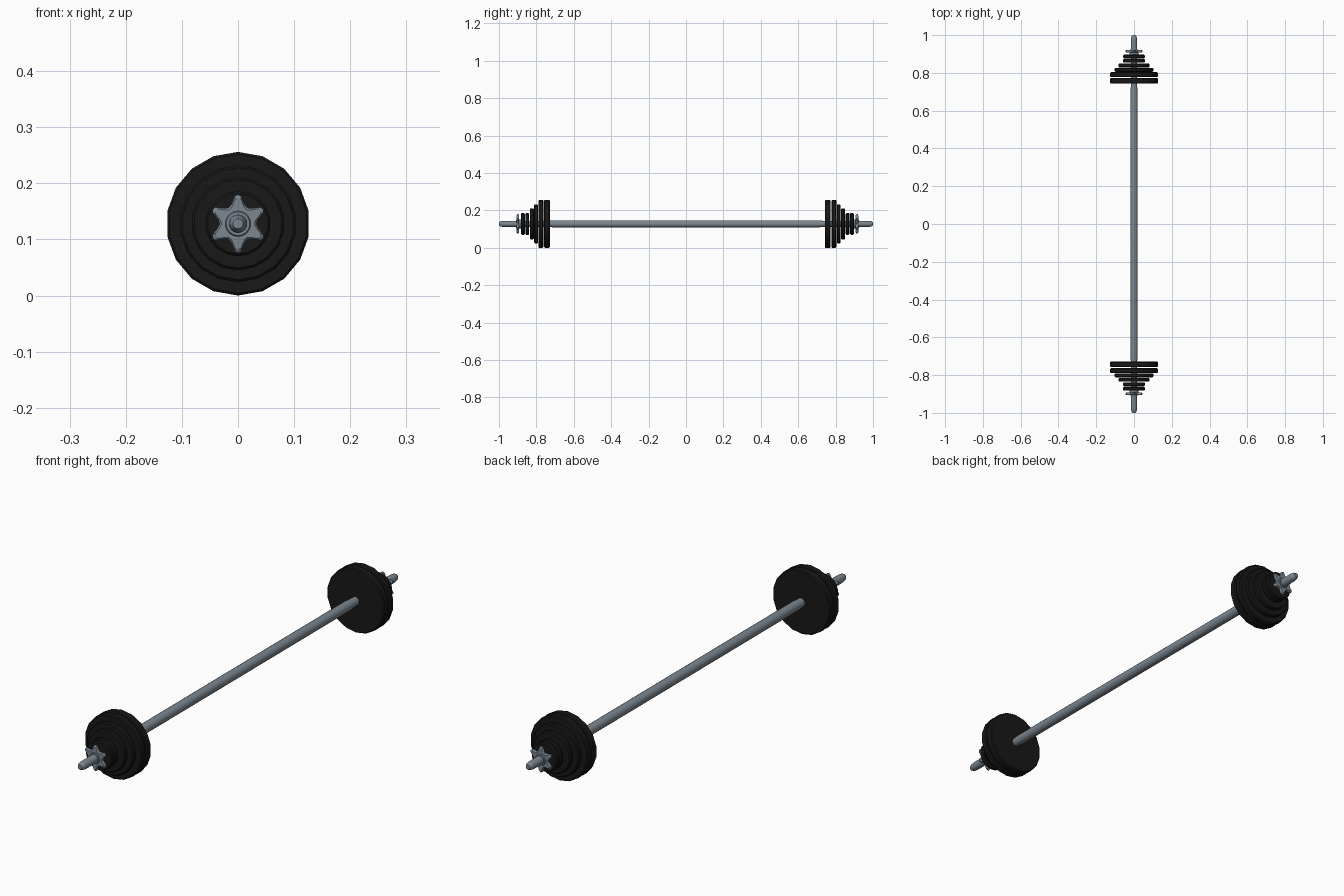
import bpy, bmesh, math

if "Cube" in bpy.data.objects:
    bpy.data.objects.remove(bpy.data.objects["Cube"])

ZC = 0.128  # height of the bar axis


def material(name, rgb):
    m = bpy.data.materials.new(name)
    m.diffuse_color = (*rgb, 1)
    m.use_nodes = True
    m.node_tree.nodes["Principled BSDF"].inputs["Base Color"].default_value = m.diffuse_color
    return m


BLACK = material("black_iron", (0.009, 0.009, 0.009))
STEEL = material("steel", (0.20, 0.24, 0.28))


def finish(name, bm, mat, angle=35):
    bmesh.ops.recalc_face_normals(bm, faces=bm.faces)
    me = bpy.data.meshes.new(name)
    bm.to_mesh(me)
    bm.free()
    me.materials.append(mat)
    ob = bpy.data.objects.new(name, me)
    ob.location.z = ZC
    bpy.context.collection.objects.link(ob)
    bpy.ops.object.select_all(action='DESELECT')
    ob.select_set(True)
    bpy.context.view_layer.objects.active = ob
    bpy.ops.object.shade_smooth_by_angle(angle=math.radians(angle))
    return ob


def lathe(name, profile, mat, sides=18, closed=False):
    """Revolve (radius, y) points around the y axis."""
    bm = bmesh.new()
    rings = []
    for r, y in profile:
        ring = []
        for i in range(sides):
            a = math.pi / 2 + math.tau * i / sides
            ring.append(bm.verts.new((r * math.cos(a), y, r * math.sin(a))))
        rings.append(ring)
    pairs = list(zip(rings, rings[1:]))
    if closed:
        pairs.append((rings[-1], rings[0]))
    else:
        bm.faces.new(rings[0])
        bm.faces.new(rings[-1])
    for a, b in pairs:
        for i in range(sides):
            j = (i + 1) % sides
            bm.faces.new((a[i], a[j], b[j], b[i]))
    return finish(name, bm, mat)


def plate(name, radius, y0, y1):
    b = 0.004
    s = 1 if y1 > y0 else -1
    lathe(name, [(0.016, y0), (radius - b, y0), (radius, y0 + s * b),
                 (radius, y1 - s * b), (radius - b, y1), (0.016, y1)],
          BLACK, closed=True)


def star(name, y0, y1):
    """Six-pointed nut with rounded tips and chamfered faces."""
    lobe = [(0, 0.052), (7, 0.0495), (18, 0.037), (30, 0.033),
            (42, 0.037), (53, 0.0495)]
    d = y1 - y0
    bm = bmesh.new()
    rings = []
    for scale, y in [(0.88, y0), (1, y0 + d * 0.3), (1, y0 + d * 0.7), (0.88, y1)]:
        ring = []
        for k in range(6):
            for ang, r in lobe:
                a = math.radians(90 + 60 * k + ang)
                ring.append(bm.verts.new((scale * r * math.cos(a), y,
                                          scale * r * math.sin(a))))
        rings.append(ring)
    for a, b in zip(rings, rings[1:]):
        for i in range(len(a)):
            j = (i + 1) % len(a)
            bm.faces.new((a[i], a[j], b[j], b[i]))
    bm.faces.new(rings[0])
    bm.faces.new(rings[-1])
    finish(name, bm, STEEL)


# Bar: thick grip, tapered shoulders, thinner sleeves, rounded tips
half = [(0.0195, 0.695), (0.0165, 0.735), (0.0165, 0.975),
        (0.0145, 0.99), (0.009, 1.0)]
lathe("bar", [(r, -y) for r, y in reversed(half)] + half, STEEL)

# Plates and star nuts; the two ends are loaded slightly unevenly
stack = [("large_inner_plate", 0.128, 0.000, 0.030),
         ("large_outer_plate", 0.128, 0.035, 0.061),
         ("medium_plate", 0.104, 0.063, 0.084),
         ("small_plate", 0.083, 0.086, 0.107),
         ("tiny_inner_plate", 0.058, 0.111, 0.131),
         ("tiny_outer_plate", 0.058, 0.134, 0.154)]
for side, s, start in (("back", 1, 0.743), ("front", -1, 0.728)):
    for name, r, a, b in stack:
        plate(f"{side}_{name}", r, s * (start + a), s * (start + b))
    star(f"{side}_star_nut", s * (start + 0.164), s * (start + 0.178))
    # Collar joining the nut to the last plate
    lathe(f"{side}_nut_collar", [(0.024, s * (start + 0.154)), (0.024, s * (start + 0.176)),
                                 (0.021, s * (start + 0.181))], STEEL)
